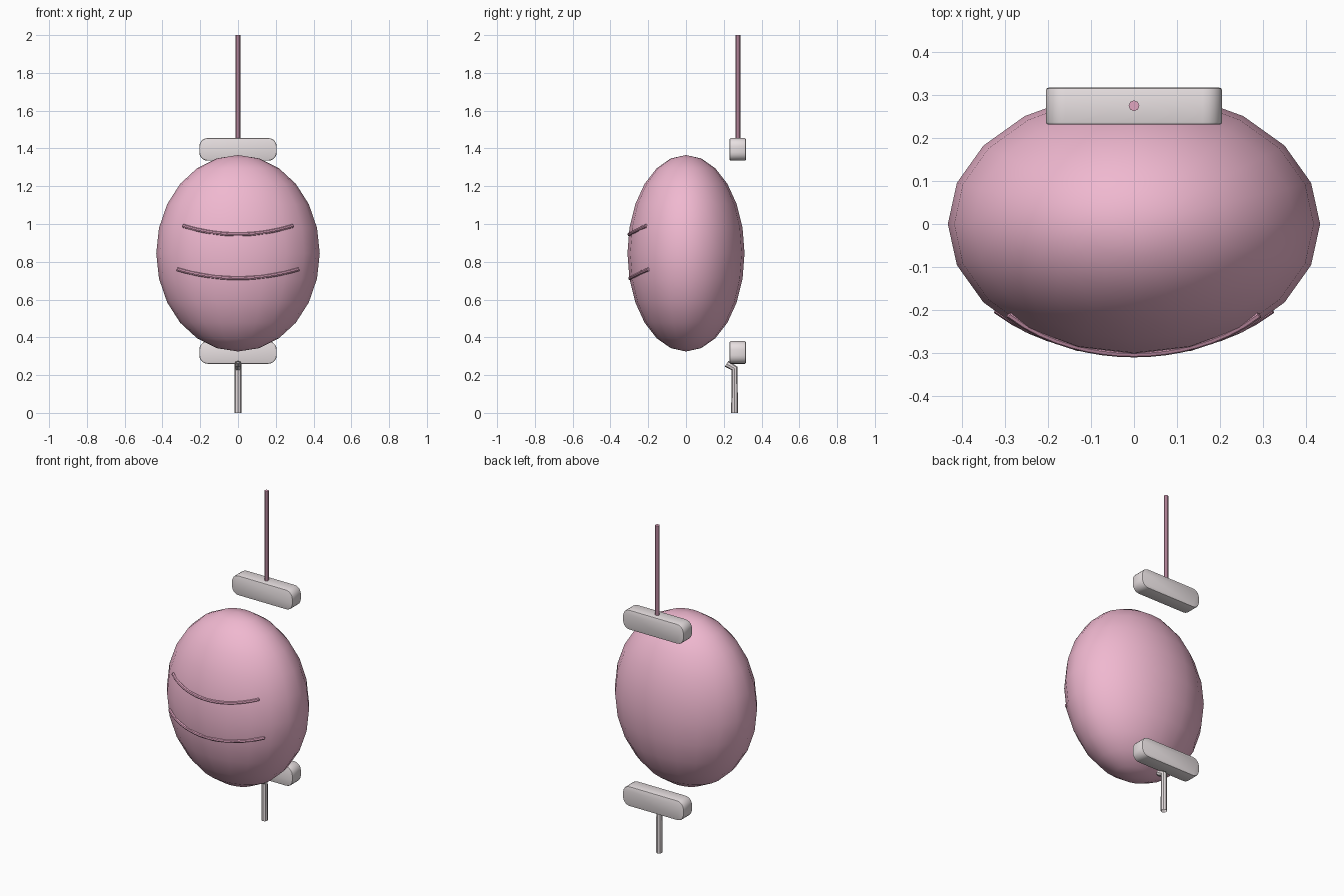
import bpy, bmesh, math
from mathutils import Vector

if "Cube" in bpy.data.objects:
    bpy.data.objects.remove(bpy.data.objects["Cube"])

CENTRE = Vector((0, 0.0, 0.845))
RADII = Vector((0.433, 0.31, 0.52))


def material(name, rgb):
    m = bpy.data.materials.new(name)
    m.diffuse_color = (*rgb, 1)
    m.use_nodes = True
    m.node_tree.nodes["Principled BSDF"].inputs["Base Color"].default_value = m.diffuse_color
    return m


PINK = material("pink", (0.87, 0.48, 0.63))
ROSE = material("rose", (0.75, 0.38, 0.53))
PALE = material("pale", (0.80, 0.74, 0.75))


def finish(obj, name, mat, angle=40):
    obj.name = name
    obj.data.materials.append(mat)
    bpy.ops.object.select_all(action='DESELECT')
    obj.select_set(True)
    bpy.context.view_layer.objects.active = obj
    bpy.ops.object.shade_smooth_by_angle(angle=math.radians(angle))
    return obj


def tube(name, points, radius, mat, caps=True):
    curve = bpy.data.curves.new(name, 'CURVE')
    curve.dimensions = '3D'
    curve.bevel_depth = radius
    curve.bevel_resolution = 2
    curve.use_fill_caps = caps
    spline = curve.splines.new('POLY')
    spline.points.add(len(points) - 1)
    for p, co in zip(spline.points, points):
        p.co = (*co, 1)
    obj = bpy.data.objects.new(name, curve)
    bpy.context.collection.objects.link(obj)
    bpy.ops.object.select_all(action='DESELECT')
    obj.select_set(True)
    bpy.context.view_layer.objects.active = obj
    bpy.ops.object.convert(target='MESH')
    return finish(bpy.context.object, name, mat)


def rounded_bar(name, z):
    # rounded rectangle in xz, extruded along y, edges softened
    hx, hz, r, y0, depth = 0.205, 0.06, 0.045, 0.231, 0.086
    bm = bmesh.new()
    verts = []
    for q, (sx, sz) in enumerate([(1, 1), (-1, 1), (-1, -1), (1, -1)]):
        for k in range(6):
            a = math.radians(90 * q + 18 * k)
            verts.append(bm.verts.new((sx * (hx - r) + r * math.cos(a), y0,
                                       z + sz * (hz - r) + r * math.sin(a))))
    face = bm.faces.new(verts)
    ext = bmesh.ops.extrude_face_region(bm, geom=[face])["geom"]
    bmesh.ops.translate(bm, vec=(0, depth, 0),
                        verts=[g for g in ext if isinstance(g, bmesh.types.BMVert)])
    bmesh.ops.recalc_face_normals(bm, faces=bm.faces)
    rims = [e for e in bm.edges if abs(e.verts[0].co.y - e.verts[1].co.y) < 1e-5]
    bmesh.ops.bevel(bm, geom=rims, offset=0.006, segments=2, profile=0.5, affect='EDGES')
    mesh = bpy.data.meshes.new(name)
    bm.to_mesh(mesh)
    bm.free()
    obj = bpy.data.objects.new(name, mesh)
    bpy.context.collection.objects.link(obj)
    return finish(obj, name, PALE)


def surface_strand(name, half_width, z_mid, z_end):
    # sagging strand lying on the front of the body
    points = []
    for i in range(17):
        t = -1 + i / 8
        x, z = half_width * t, z_mid + (z_end - z_mid) * t * t
        u, w = x / RADII.x, (z - CENTRE.z) / RADII.z
        points.append((x, CENTRE.y - RADII.y * math.sqrt(1 - u * u - w * w) + 0.004, z))
    return tube(name, points, 0.01, ROSE)


# oval body
bpy.ops.mesh.primitive_uv_sphere_add(segments=20, ring_count=12, radius=1, location=CENTRE)
body = bpy.context.object
body.scale = RADII
bpy.ops.object.transform_apply(location=False, rotation=False, scale=True)
finish(body, "body", PINK, 60)

# strands across the front
surface_strand("upper_strand", 0.29, 0.945, 0.99)
surface_strand("lower_strand", 0.32, 0.713, 0.76)

# bars behind the top and bottom of the body
rounded_bar("upper_bar", 1.395)
rounded_bar("lower_bar", 0.32)

# hanging cord above, bent open pipe below
tube("cord", [(0, 0.275, 1.42), (0, 0.275, 2.0)], 0.0125, ROSE)
tube("pipe", [(0, 0.257, 0), (0, 0.257, 0.235), (0, 0.215, 0.26)], 0.018, PALE, caps=False)
